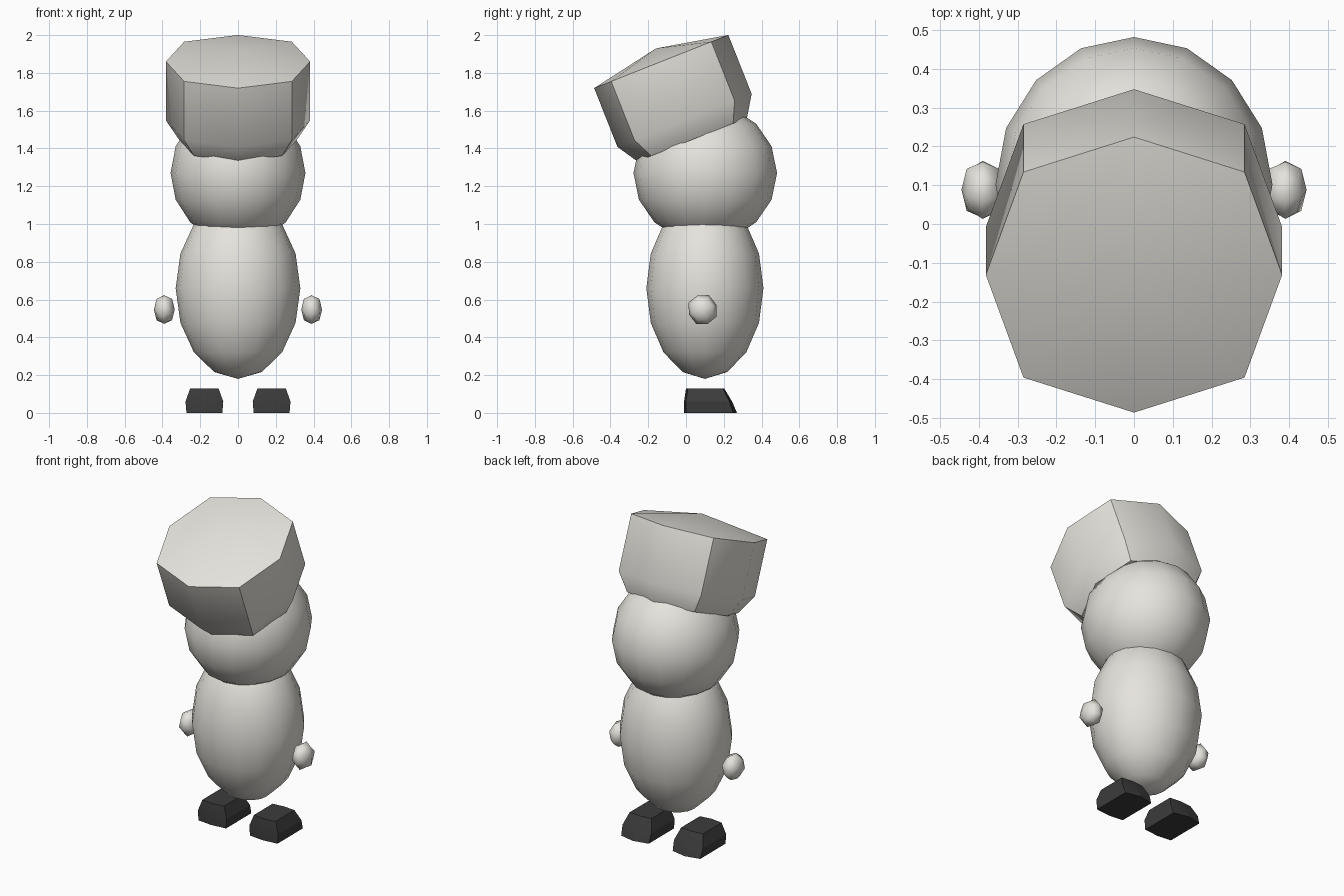
import bpy, bmesh, math
from mathutils import Matrix

default = bpy.data.objects.get("Cube")
if default:
    bpy.data.objects.remove(default, do_unlink=True)


def material(name, color):
    m = bpy.data.materials.new(name)
    m.use_nodes = True
    m.diffuse_color = color
    m.node_tree.nodes["Principled BSDF"].inputs["Base Color"].default_value = color
    return m


PALE = material("pale grey", (0.79, 0.77, 0.72, 1))
DARK = material("charcoal", (0.045, 0.045, 0.045, 1))


def finish(name, bm, mat, angle):
    bmesh.ops.recalc_face_normals(bm, faces=bm.faces)
    mesh = bpy.data.meshes.new(name)
    bm.to_mesh(mesh)
    bm.free()
    mesh.materials.append(mat)
    ob = bpy.data.objects.new(name, mesh)
    bpy.context.collection.objects.link(ob)
    bpy.ops.object.select_all(action="DESELECT")
    ob.select_set(True)
    bpy.context.view_layer.objects.active = ob
    bpy.ops.object.shade_smooth_by_angle(angle=math.radians(angle))
    return ob


def ellipsoid(name, center, radii):
    bm = bmesh.new()
    bmesh.ops.create_uvsphere(bm, u_segments=16, v_segments=8, radius=1)
    bm.transform(Matrix.Translation(center) @ Matrix.Diagonal((*radii, 1)))
    return finish(name, bm, PALE, 60)


def loft(rings):
    """Join equal-length rings of points, from one end to the other."""
    bm = bmesh.new()
    loops = [[bm.verts.new(p) for p in ring] for ring in rings]
    for a, b in zip(loops, loops[1:]):
        for i in range(len(a)):
            j = (i + 1) % len(a)
            bm.faces.new((a[i], a[j], b[j], b[i]))
    return bm, loops


# Body and head
ellipsoid("body", (0, 0.1, 0.66), (0.33, 0.31, 0.48))
ellipsoid("head", (0, 0.102, 1.27), (0.357, 0.38, 0.37))

# Tilted eight-sided hat with a shallow peak
rings = []
for depth, radius in ((0, 0.382), (-0.335, 0.382), (-0.445, 0.312)):
    ring = []
    for i in range(8):
        a = i * math.pi / 4
        r = radius * (1.055 if i % 2 else 1)
        ring.append((r * math.cos(a), r * math.sin(a), depth))
    rings.append(ring)
bm, loops = loft(rings)
peak = bm.verts.new((0, 0, 0.075))
for i in range(8):
    bm.faces.new((loops[0][i], loops[0][(i + 1) % 8], peak))
bm.faces.new(loops[-1])
bm.transform(Matrix.Translation((0, -0.131, 1.86)) @ Matrix.Rotation(math.radians(21.6), 4, "X"))
finish("hat", bm, PALE, 42)

for side, label in ((1, "left"), (-1, "right")):
    # Hand: rounded cube
    bm = bmesh.new()
    bmesh.ops.create_cube(bm, size=2)
    bm.transform(Matrix.Translation((side * 0.39, 0.088, 0.547))
                 @ Matrix.Rotation(math.radians(20), 4, "X")
                 @ Matrix.Diagonal((0.055, 0.077, 0.08, 1)))
    hand = finish(label + "_hand", bm, PALE, 180)
    sub = hand.modifiers.new("Rounding", "SUBSURF")
    sub.levels = sub.render_levels = 1
    sub.use_limit_surface = False

    # Foot: faceted block with a sloped back
    rings = []
    for z, w, front, back in ((0, 0.095, 0, 0.25), (0.06, 0.1, 0, 0.23), (0.13, 0.075, 0.01, 0.195)):
        cx = side * 0.178
        bulge = 0.02 - z * 0.1
        rings.append([(cx - w, front, z), (cx, front - 0.01, z), (cx + w, front, z),
                      (cx + w, back, z), (cx, back + bulge, z), (cx - w, back, z)])
    bm, loops = loft(rings)
    bm.faces.new(loops[0])
    bm.faces.new(loops[-1])
    finish(label + "_foot", bm, DARK, 15)
